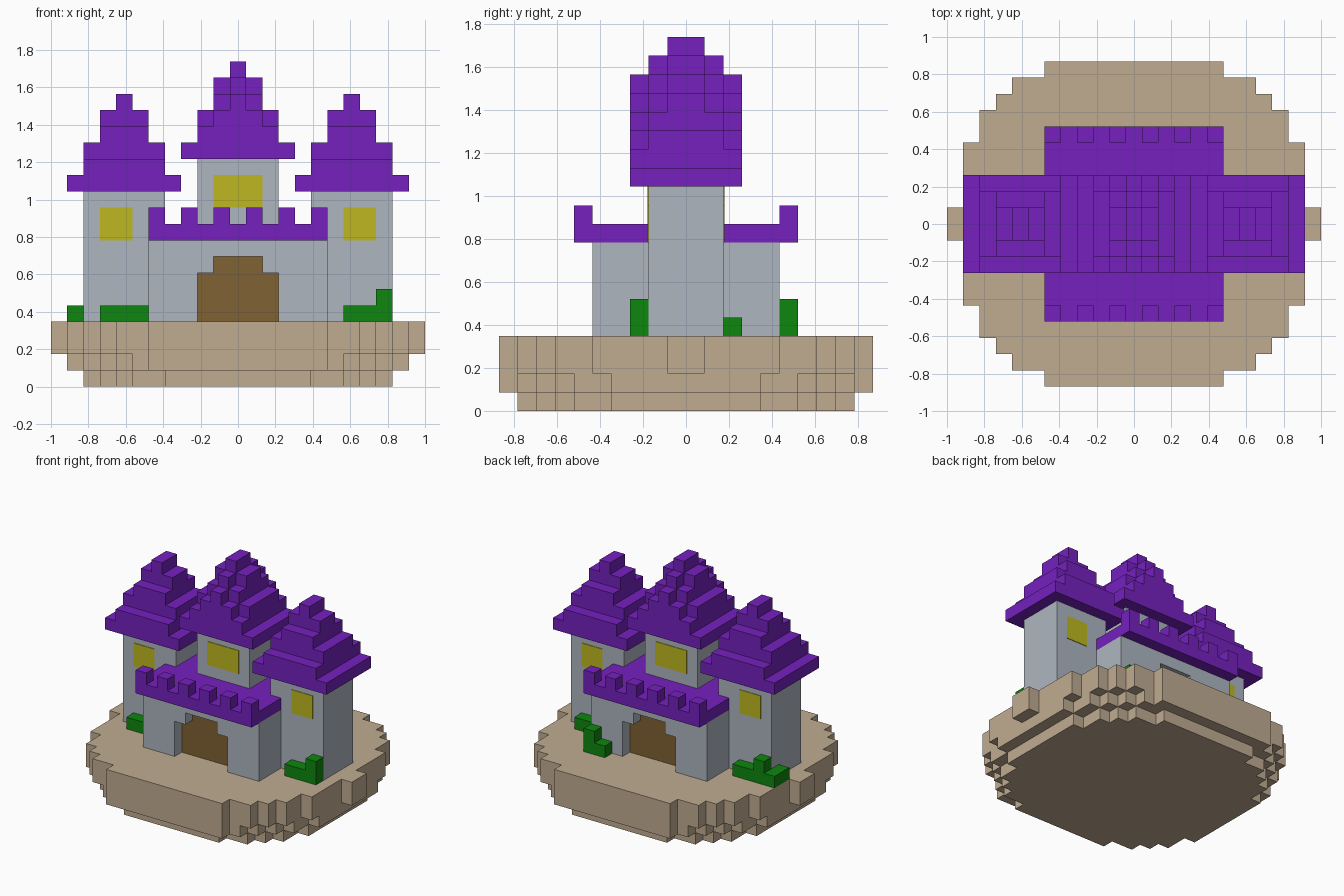
import bpy, bmesh
from mathutils import Vector

cube = bpy.data.objects.get("Cube")
if cube:
    bpy.data.objects.remove(cube)

V = 2 / 23  # size of one block


def material(name, rgb):
    lin = [((c / 255 + 0.055) / 1.055) ** 2.4 if c > 10 else c / 255 / 12.92 for c in rgb]
    m = bpy.data.materials.new(name)
    m.use_nodes = True
    m.diffuse_color = (*lin, 1)
    m.node_tree.nodes["Principled BSDF"].inputs["Base Color"].default_value = (*lin, 1)
    return m


SAND = material("sand", (192, 172, 145))
STONE = material("stone", (174, 182, 192))
PURPLE = material("purple_tile", (117, 33, 190))
BROWN = material("brown_wood", (128, 98, 52))
YELLOW = material("yellow_glass", (191, 185, 33))
GREEN = material("leaf_green", (14, 134, 14))


def finish(name, bm, mat):
    bmesh.ops.recalc_face_normals(bm, faces=bm.faces)
    bmesh.ops.scale(bm, vec=(V, V, V), verts=bm.verts)
    mesh = bpy.data.meshes.new(name)
    bm.to_mesh(mesh)
    bm.free()
    mesh.materials.append(mat)
    obj = bpy.data.objects.new(name, mesh)
    bpy.context.collection.objects.link(obj)
    return obj


def boxes(name, mat, *ranges):
    """One object from boxes given in blocks as (x0, x1, y0, y1, z0, z1)."""
    bm = bmesh.new()
    for x0, x1, y0, y1, z0, z1 in ranges:
        verts = bmesh.ops.create_cube(bm, size=1)["verts"]
        bmesh.ops.scale(bm, vec=(x1 - x0, y1 - y0, z1 - z0), verts=verts)
        bmesh.ops.translate(bm, vec=((x0 + x1) / 2, (y0 + y1) / 2, (z0 + z1) / 2), verts=verts)
    return finish(name, bm, mat)


def prism(name, mat, points, depth):
    """Extrude an outline of 3D points by the vector depth."""
    bm = bmesh.new()
    face = bm.faces.new([bm.verts.new(p) for p in points])
    ext = bmesh.ops.extrude_face_region(bm, geom=[face], use_keep_orig=True)
    moved = [g for g in ext["geom"] if isinstance(g, bmesh.types.BMVert)]
    bmesh.ops.translate(bm, vec=Vector(depth), verts=moved)
    return finish(name, bm, mat)


# Stepped round island: each layer is one quarter outline mirrored four ways
layers = [
    ("island_bottom", 0, 1, [(9.5, 4), (8.5, 6), (7.5, 7), (6.5, 8), (4.5, 9)]),
    ("island_middle", 1, 2, [(10.5, 4), (9.5, 6), (8.5, 7), (7.5, 8), (6.5, 9), (5.5, 10)]),
    ("island_top", 2, 4, [(11.5, 1), (10.5, 5), (9.5, 7), (8.5, 8), (7.5, 9), (5.5, 10)]),
]
for name, z0, z1, steps in layers:
    quarter = [steps[0]]
    for (xa, ya), (xb, yb) in zip(steps, steps[1:]):
        quarter += [(xb, ya), (xb, yb)]
    half = quarter + [(-x, y) for x, y in reversed(quarter)]
    outline = half + [(-x, -y) for x, y in half]
    prism(name, SAND, [(x, y, z0) for x, y in outline], (0, 0, z1 - z0))

# Gatehouse core, with an arched wall and a recessed gate at front and back
boxes("gatehouse_core", STONE, (-5.5, 5.5, -4, 4, 4, 9))
arch = [(-5.5, 4), (-2.5, 4), (-2.5, 7), (-1.5, 7), (-1.5, 8), (1.5, 8),
        (1.5, 7), (2.5, 7), (2.5, 4), (5.5, 4), (5.5, 9), (-5.5, 9)]
for side, s in (("front", -1), ("back", 1)):
    prism(side + "_gate_wall", STONE, [(x, s * 4, z) for x, z in arch], (0, s, 0))
    y0, y1 = sorted((s * 4, s * 4.05))
    boxes(side + "_gate", BROWN, (-2.5, 2.5, y0, y1, 4, 7), (-1.5, 1.5, y0, y1, 7, 8))

# Terrace slab with battlements along front and back
boxes("terrace", PURPLE, (-5.5, 5.5, -6, 6, 9, 10))
for side, y in (("front", -6), ("back", 5)):
    boxes(side + "_battlements", PURPLE,
          *[(x - 5.5, x - 4.5, y, y + 1, 10, 11) for x in range(0, 11, 2)])


# Towers: walls, a window on each face, and a stepped roof
def tower(name, cx, top, window_z, window_half):
    boxes(name + "_walls", STONE, (cx - 2.5, cx + 2.5, -2, 2, 4, top))
    for side, s in (("front", -1), ("back", 1)):
        y0, y1 = sorted((s * 2, s * 2.05))
        wx = cx + (0.5 if cx > 0 else -0.5 if cx < 0 else 0)
        boxes(f"{name}_{side}_window", YELLOW,
              (wx - window_half, wx + window_half, y0, y1, window_z, window_z + 2))
    sizes = [(3.5, 3), (2.5, 3), (2.5, 2), (1.5, 2), (1.5, 1), (0.5, 1)]
    boxes(name + "_roof", PURPLE,
          *[(cx - x, cx + x, -y, y, top + i, top + i + 1) for i, (x, y) in enumerate(sizes)])


tower("left_tower", 7, 12, 9, 1)
tower("right_tower", -7, 12, 9, 1)
tower("centre_tower", 0, 14, 11, 1.5)

# Small stepped gables on the centre roof
for side, s in (("front", -1), ("back", 1)):
    parts = []
    for half, near, far, z in ((1.5, 2, 3, 16), (0.5, 2, 3, 17), (0.5, 1, 2, 18)):
        y0, y1 = sorted((s * near, s * far))
        parts.append((-half, half, y0, y1, z, z + 1))
    boxes(side + "_gable", PURPLE, *parts)

# Bushes against the walls
boxes("front_left_bush", GREEN, (6.5, 8.5, -3, -2, 4, 5), (8.5, 9.5, -3, -2, 4, 6))
boxes("front_right_bush", GREEN, (-8.5, -5.5, -3, -2, 4, 5))
boxes("back_left_bush", GREEN, (5.5, 8.5, 2, 3, 4, 5))
boxes("gate_bush", GREEN, (4.5, 5.5, 5, 6, 4, 6), (3.5, 4.5, 5, 6, 4, 5))
boxes("back_right_bush", GREEN, (-8.5, -6.5, 2, 3, 4, 5), (-9.5, -8.5, 2, 3, 4, 6),
      (-10.5, -9.5, 1, 3, 4, 5))
